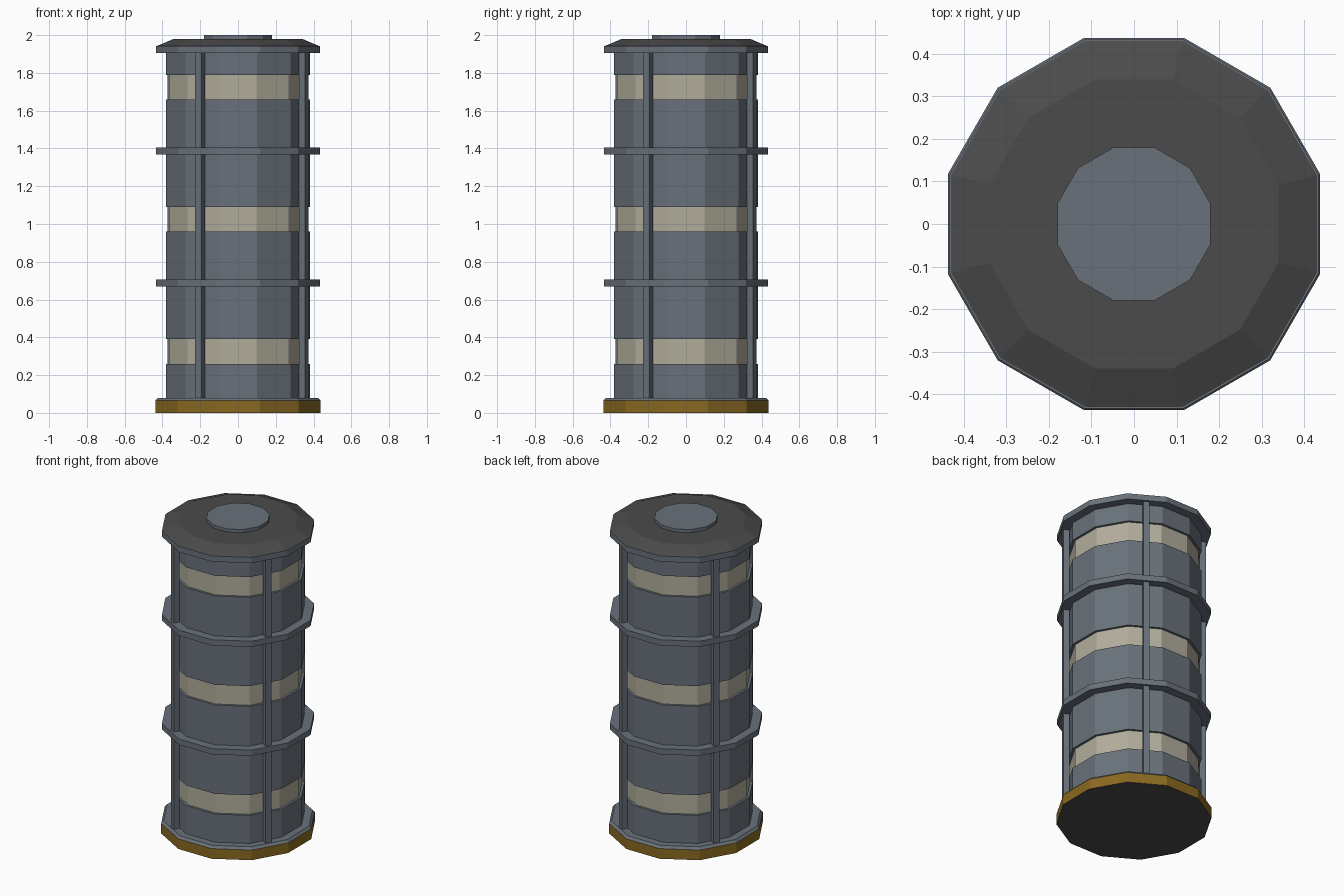
import bpy, bmesh, math
from mathutils import Matrix

cube = bpy.data.objects.get("Cube")
if cube:
    bpy.data.objects.remove(cube, do_unlink=True)

SIDES = 12


def material(name, rgb):
    m = bpy.data.materials.new(name)
    m.use_nodes = True
    color = (*rgb, 1)
    m.diffuse_color = color
    m.node_tree.nodes["Principled BSDF"].inputs["Base Color"].default_value = color
    return m


STEEL = material("blue_grey_steel", (0.14, 0.165, 0.195))
CREAM = material("cream_band", (0.44, 0.415, 0.33))
DARK = material("dark_grey", (0.07, 0.07, 0.07))
GOLD = material("ochre_base", (0.25, 0.14, 0.015))
MATS = [STEEL, CREAM, DARK, GOLD]


def finish(name, bm):
    bmesh.ops.recalc_face_normals(bm, faces=bm.faces)
    mesh = bpy.data.meshes.new(name)
    bm.to_mesh(mesh)
    bm.free()
    for m in MATS:
        mesh.materials.append(m)
    obj = bpy.data.objects.new(name, mesh)
    bpy.context.collection.objects.link(obj)
    return obj


def stack(name, profile, mats, bottom=STEEL, top=STEEL):
    """Closed twelve-sided solid; profile gives (distance to flat, height)."""
    bm = bmesh.new()
    rings = []
    for flat, z in profile:
        r = flat / math.cos(math.pi / SIDES)
        angles = [(i + 0.5) * math.tau / SIDES for i in range(SIDES)]
        rings.append([bm.verts.new((r * math.cos(a), r * math.sin(a), z)) for a in angles])
    for low, high, mat in zip(rings, rings[1:], mats):
        for i in range(SIDES):
            j = (i + 1) % SIDES
            f = bm.faces.new((low[i], low[j], high[j], high[i]))
            f.material_index = MATS.index(mat)
    bm.faces.new(rings[0][::-1]).material_index = MATS.index(bottom)
    bm.faces.new(rings[-1]).material_index = MATS.index(top)
    return finish(name, bm)


# Body with three recessed cream bands
profile, mats = [(0.38, 0.06)], []
for i in range(3):
    z0 = 0.26 + 0.7 * i
    z1 = z0 + 0.13
    profile += [(0.38, z0), (0.365, z0), (0.365, z1), (0.38, z1)]
    mats += [STEEL, STEEL, CREAM, STEEL]
profile.append((0.38, 1.92))
mats.append(STEEL)
stack("body", profile, mats)

# Base with a chamfered steel top
stack("base", [(0.438, 0), (0.438, 0.065), (0.425, 0.08)], [GOLD, STEEL], bottom=DARK)

# Hoops around the body and under the cap
for name, z in (("lower_hoop", 0.668), ("upper_hoop", 1.367), ("top_hoop", 1.905)):
    stack(name, [(0.434, z), (0.434, z + 0.037)], [STEEL])

# Sloped cap and raised lid
stack("cap", [(0.43, 1.942), (0.34, 1.98)], [DARK], bottom=DARK, top=DARK)
stack("lid", [(0.18, 1.975), (0.18, 2.0)], [STEEL])

# Four vertical struts
for i in range(4):
    bm = bmesh.new()
    bmesh.ops.create_cube(bm, size=1)
    place = (Matrix.Rotation(math.radians(60 + 90 * i), 4, "Z")
             @ Matrix.Translation((0.402, 0, 0.99))
             @ Matrix.Diagonal((0.038, 0.037, 1.86, 1)))
    bmesh.ops.transform(bm, matrix=place, verts=bm.verts)
    finish(f"strut_{i + 1}", bm)
